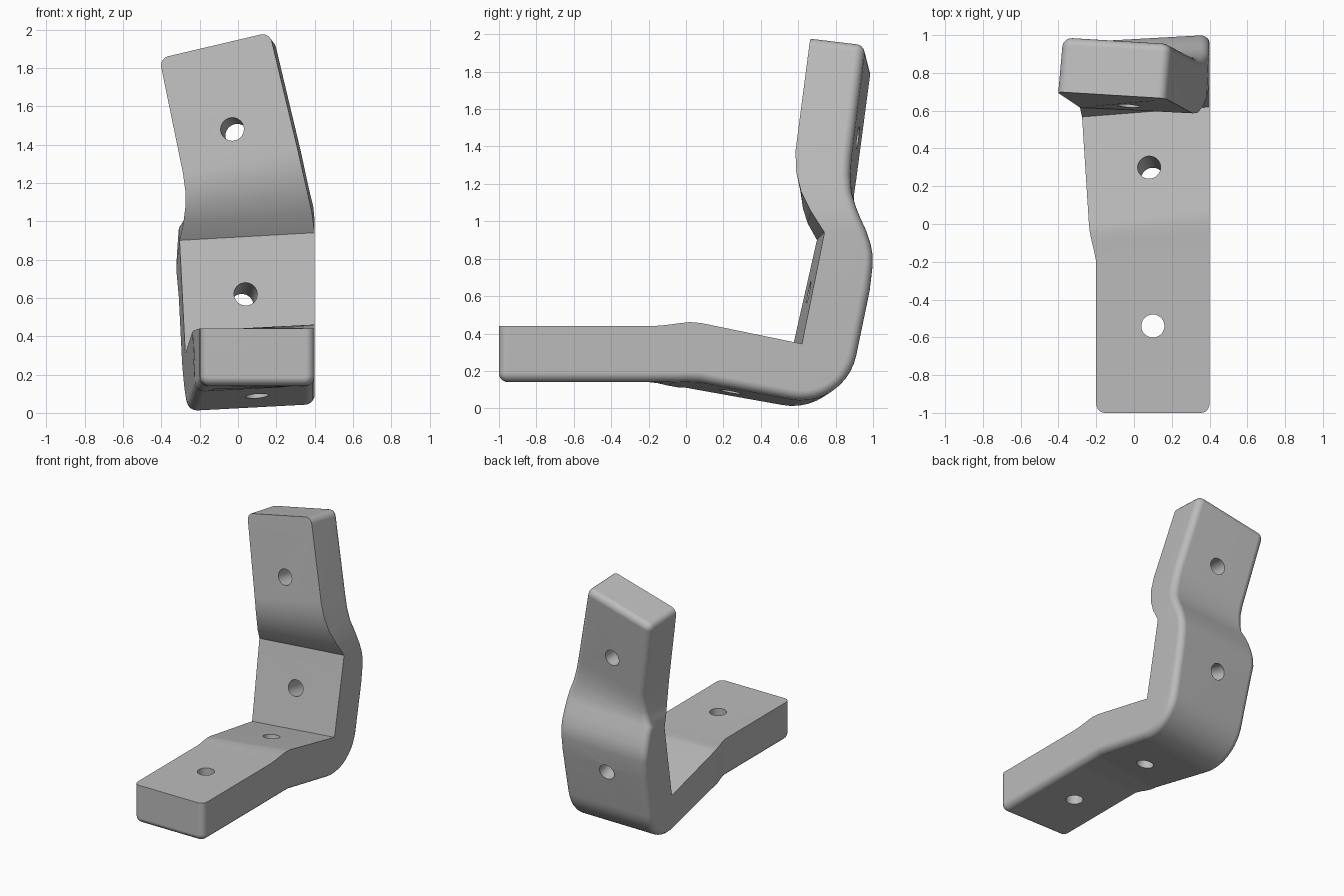
import bpy, bmesh, math
from mathutils import Vector

cube = bpy.data.objects.get("Cube")
if cube:
    bpy.data.objects.remove(cube, do_unlink=True)

R = 0.05  # rounding of the outer edges and the ends

# One grey material
grey = bpy.data.materials.new("plain grey")
grey.use_nodes = True
grey.diffuse_color = (0.5, 0.5, 0.5, 1)
grey.node_tree.nodes["Principled BSDF"].inputs["Base Color"].default_value = (0.5, 0.5, 0.5, 1)


def station(left, right, out):
    """Corners of one cross-section: inner left, inner right, outer right, outer left."""
    left, right, out = Vector(left), Vector(right), Vector(out)
    left_out = left + out
    if left.x >= 0.4:  # the left side stays flat along the lower part
        left_out.x = 0.4
    return [left, right, right + out, left_out]


# Flat foot, then the gentle downward bend
stations = [
    station((0.4, -1, 0.44), (-0.2, -1, 0.44), (0, 0, -0.3)),
    station((0.4, -0.17, 0.44), (-0.2, -0.2, 0.44), (0, 0, -0.3)),
    station((0.4, -0.11, 0.445), (-0.212, -0.14, 0.437), (0.003, -0.01, -0.304)),
    station((0.4, -0.05, 0.453), (-0.224, -0.09, 0.432), (0.007, -0.01, -0.312)),
    station((0.4, 0.02, 0.461), (-0.233, -0.05, 0.428), (0.01, 0, -0.318)),
    station((0.4, 0.08, 0.456), (-0.238, -0.01, 0.423), (0.013, 0, -0.315)),
]

# Upright bend: sharp inner corner, round outer heel
STEPS = 10
for i in range(STEPS + 1):
    t = i / STEPS
    a = math.radians(258.5 + 90 * t)
    stations.append(station((0.4, 0.62, 0.345), (-0.275, 0.567, 0.31),
                            (0.018 - 0.038 * t, 0.3 * math.cos(a), 0.3 * math.sin(a))))

# Lower upright, then the sharp inner crease with its round back
stations.append(station((0.4, 0.69, 0.69), (-0.292, 0.644, 0.652), (-0.02, 0.295, -0.06)))
for dx, dy, dz in [(-0.02, 0.26, -0.18), (-0.018, 0.261, -0.12), (-0.015, 0.25, -0.06),
                   (-0.01, 0.225, 0.015), (-0.005, 0.195, 0.08)]:
    stations.append(station((0.4, 0.74, 0.94), (-0.305, 0.70, 0.90), (dx, dy, dz)))

# Soft bend back up and the upper tab
stations += [
    station((0.385, 0.67, 1.05), (-0.285, 0.65, 0.99), (0.01, 0.24, 0.03)),
    station((0.36, 0.615, 1.16), (-0.275, 0.625, 1.07), (0.015, 0.27, 0)),
    station((0.335, 0.588, 1.27), (-0.275, 0.612, 1.16), (0.02, 0.289, -0.02)),
    station((0.31, 0.586, 1.38), (-0.287, 0.617, 1.25), (0.025, 0.296, -0.035)),
    station((0.165, 0.665, 1.985), (-0.41, 0.70, 1.85), (0.026, 0.293, -0.035)),
]


def ring(corners, inset=0.0):
    """Cross-section with square inner corners and rounded outer corners."""
    il, ir, orr, ol = corners
    width, depth = (ir - il).length, (ol - il).length

    def at(x, d):
        u, v = x / width, d / depth
        return il.lerp(ir, u).lerp(ol.lerp(orr, u), v)

    lo, hi, deep = inset, width - inset, depth - inset
    r = max(R - inset, 0.012)
    pts = [at(lo, 0), at(hi, 0)]
    for i in range(6):
        a = math.radians(18 * i)
        pts.append(at(hi - r + r * math.cos(a), deep - r + r * math.sin(a)))
    for i in range(6):
        a = math.radians(90 + 18 * i)
        pts.append(at(lo + r + r * math.cos(a), deep - r + r * math.sin(a)))
    return pts


def rounded_end(end, neighbour):
    """Rings that roll the end over, from the flat cap towards the bar."""
    rings = []
    for i in range(6):
        a = math.radians(90 - 18 * i)
        back = R * (1 - math.sin(a))
        moved = [p + (q - p).normalized() * back for p, q in zip(end, neighbour)]
        rings.append(ring(moved, R * 0.9 * (1 - math.cos(a))))
    return rings


rings = rounded_end(stations[0], stations[1])
rings += [ring(s) for s in stations[1:-1]]
rings += reversed(rounded_end(stations[-1], stations[-2]))

# Skin the rings
bm = bmesh.new()
loops = [[bm.verts.new(p) for p in r] for r in rings]
n = len(loops[0])
for a, b in zip(loops, loops[1:]):
    for i in range(n):
        j = (i + 1) % n
        bm.faces.new((a[i], a[j], b[j], b[i]))
bm.faces.new(loops[0])
bm.faces.new(loops[-1])
bmesh.ops.remove_doubles(bm, verts=bm.verts[:], dist=0.0002)
bmesh.ops.recalc_face_normals(bm, faces=bm.faces[:])
mesh = bpy.data.meshes.new("bent_bracket")
bm.to_mesh(mesh)
bm.free()
mesh.materials.append(grey)
bracket = bpy.data.objects.new("bent_bracket", mesh)
bpy.context.collection.objects.link(bracket)

# Four screw holes, each square to its own face
holes = [
    ((0.10, -0.54, 0.44), (0, 0, 1)),
    ((0.08, 0.30, 0.39), (-0.023, 0.077, 0.375)),
    ((0.04, 0.655, 0.62), (0.027, -0.402, 0.081)),
    ((-0.03, 0.625, 1.48), (-0.032, -0.367, 0.041)),
]
for centre, normal in holes:
    bpy.ops.mesh.primitive_cylinder_add(vertices=32, radius=0.061, depth=0.9, location=centre)
    cutter = bpy.context.object
    cutter.name = "hole_cutter"
    cutter.hide_render = True
    cutter.rotation_euler = Vector(normal).to_track_quat('Z', 'Y').to_euler()
    cutter.data.materials.append(grey)
    bpy.context.view_layer.update()
    cut = bracket.modifiers.new("hole", 'BOOLEAN')
    cut.operation = 'DIFFERENCE'
    cut.solver = 'EXACT'
    cut.object = cutter
    bpy.context.view_layer.objects.active = bracket
    bpy.ops.object.modifier_apply(modifier=cut.name)
    bpy.data.objects.remove(cutter, do_unlink=True)

# Smooth bends, crisp inner edges
bpy.ops.object.select_all(action='DESELECT')
bracket.select_set(True)
bpy.context.view_layer.objects.active = bracket
bpy.ops.object.shade_smooth_by_angle(angle=math.radians(30))
weighted = bracket.modifiers.new("even shading", 'WEIGHTED_NORMAL')
weighted.keep_sharp = True
